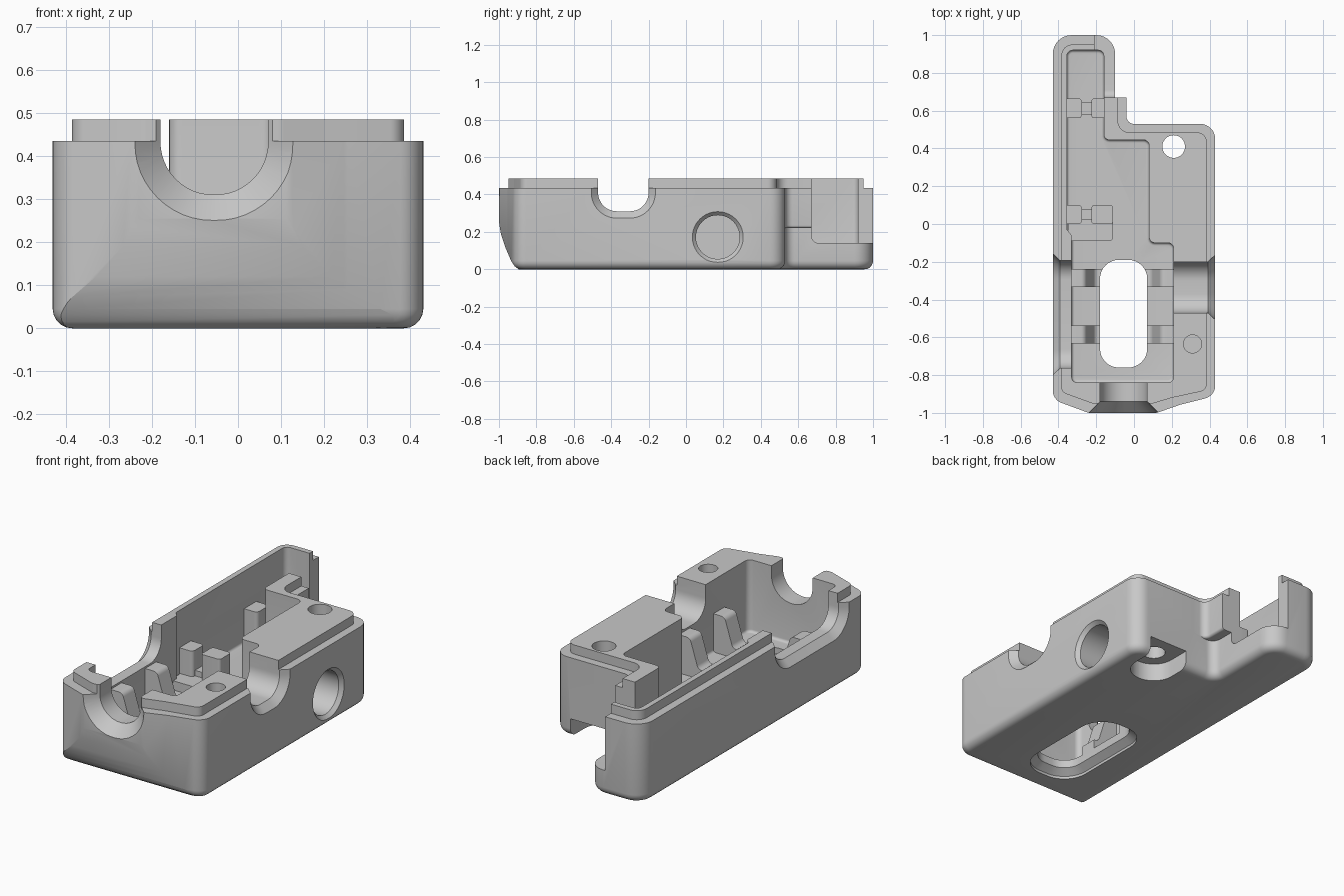
import bpy, bmesh, math
from mathutils import Vector

if "Cube" in bpy.data.objects:
    bpy.data.objects.remove(bpy.data.objects["Cube"], do_unlink=True)

grey = bpy.data.materials.new("matte grey")
grey.use_nodes = True
COLOUR = (0.58, 0.58, 0.58, 1)
grey.diffuse_color = COLOUR
grey.node_tree.nodes["Principled BSDF"].inputs["Base Color"].default_value = COLOUR


def rounded(corners, steps=8):
    """Polygon whose corners (a, b, radius) are replaced by arcs."""
    out, n = [], len(corners)
    for i, (a, b, r) in enumerate(corners):
        p = Vector((a, b))
        if r == 0:
            out.append(p)
            continue
        d1 = (Vector(corners[i - 1][:2]) - p).normalized()
        d2 = (Vector(corners[(i + 1) % n][:2]) - p).normalized()
        half = math.acos(max(-1, min(1, d1.dot(d2)))) / 2
        c = p + (d1 + d2).normalized() * r / math.sin(half)
        t = r / math.tan(half)
        v1, v2 = p + d1 * t - c, p + d2 * t - c
        sweep = math.pi - 2 * half
        for k in range(steps + 1):
            f = k / steps
            out.append(c + (v1 * math.sin((1 - f) * sweep) + v2 * math.sin(f * sweep))
                       / math.sin(sweep))
    return out


def rect(a0, a1, b0, b1, r=0.0):
    return rounded([(a0, b0, r), (a1, b0, r), (a1, b1, r), (a0, b1, r)])


def u_shape(mid, half, bottom, r, top=0.7):
    return rounded([(mid - half, top, 0), (mid - half, bottom, r),
                    (mid + half, bottom, r), (mid + half, top, 0)], 12)


def circle(a, b, r, n=40):
    return [Vector((a + r * math.cos(k * math.tau / n), b + r * math.sin(k * math.tau / n)))
            for k in range(n)]


def loft(name, sections, axis="z", bevel=0.0):
    """Solid through (depth, profile) sections; bevel rounds the first cap."""
    place = {"x": lambda p, d: (d, p.x, p.y),
             "y": lambda p, d: (p.x, d, p.y),
             "z": lambda p, d: (p.x, p.y, d)}[axis]
    bm = bmesh.new()
    rings = [[bm.verts.new(place(p, d)) for p in prof] for d, prof in sections]
    cap = bm.faces.new(rings[0])
    bm.faces.new(rings[-1])
    for lo, hi in zip(rings, rings[1:]):
        for i in range(len(lo)):
            bm.faces.new((lo[i - 1], lo[i], hi[i], hi[i - 1]))
    bmesh.ops.recalc_face_normals(bm, faces=bm.faces)
    if bevel:
        bmesh.ops.bevel(bm, geom=list(cap.edges), offset=bevel, segments=5,
                        profile=0.5, affect="EDGES", clamp_overlap=False)
        bmesh.ops.recalc_face_normals(bm, faces=bm.faces)
    mesh = bpy.data.meshes.new(name)
    bm.to_mesh(mesh)
    bm.free()
    mesh.materials.append(grey)
    obj = bpy.data.objects.new(name, mesh)
    bpy.context.collection.objects.link(obj)
    return obj


def prism(name, profile, d0, d1, axis="z", bevel=0.0):
    return loft(name, [(d0, profile), (d1, profile)], axis, bevel)


def combine(target, tool, operation):
    mod = target.modifiers.new("cut", "BOOLEAN")
    mod.operation, mod.object, mod.solver = operation, tool, "EXACT"
    bpy.context.view_layer.objects.active = target
    bpy.ops.object.modifier_apply(modifier=mod.name)
    bpy.data.objects.remove(tool, do_unlink=True)


# Outer shell with rounded bottom edge
outline = rounded([
    (-0.43, 1.0, 0.1), (-0.1, 1.0, 0.1), (-0.1, 0.53, 0.05), (0.43, 0.53, 0.08),
    (0.43, -0.91, 0.07), (0.25, -0.955, 0.1), (0.12, -1.0, 0.05),
    (-0.24, -1.0, 0.05), (-0.43, -0.93, 0.07)])
body = prism("lower_housing", outline, 0, 0.435, bevel=0.045)


def add(tool):
    combine(body, tool, "UNION")


def cut(tool):
    combine(body, tool, "DIFFERENCE")


# Side tongue beside the tail, and the raised lip
add(prism("tongue", rounded([(-0.15, 0.68, 0), (-0.04, 0.68, 0), (-0.04, 0.53, 0.04),
                             (0.04, 0.53, 0), (0.04, 0.48, 0), (-0.15, 0.48, 0)]),
          0.22, 0.435, bevel=0.015))
lip = rounded([
    (-0.385, 0.95, 0.06), (-0.145, 0.95, 0.06), (-0.145, 0.68, 0), (-0.085, 0.68, 0),
    (-0.085, 0.485, 0.06), (0.385, 0.485, 0.05), (0.385, -0.88, 0.04),
    (0.2, -0.92, 0.05), (0.1, -0.95, 0.05), (-0.22, -0.95, 0.05), (-0.385, -0.89, 0.04)])
add(prism("lip", lip, 0.38, 0.485))

# Sloped underside of the nose
cut(prism("nose_slope", [Vector(p) for p in (
    (-1.2, -0.1), (-0.88, -0.1), (-0.895, 0), (-0.915, 0.015), (-0.935, 0.045),
    (-0.967, 0.12), (-0.99, 0.19), (-1.001, 0.26), (-1.2, 0.26))], -0.6, 0.6, "x"))

# Main cavity
cut(prism("cavity", rounded([
    (-0.355, 0.92, 0.03), (-0.16, 0.92, 0.03), (-0.16, 0.445, 0.03), (0.08, 0.445, 0.03),
    (0.08, -0.1, 0.03), (0.21, -0.1, 0.03), (0.21, -0.84, 0.03), (-0.33, -0.84, 0.03),
    (-0.33, -0.06, 0.02), (-0.355, -0.03, 0.02)], 5), 0.09, 0.7, bevel=0.015))

# Open corner of the tail
cut(prism("tail_opening", rounded([(0.67, 0.14, 0.04), (1.2, 0.14, 0),
                                   (1.2, 0.8, 0), (0.67, 0.8, 0)]), -0.21, 0.1, "x"))

# Cradle ribs, mirrored across the cavity centre
CENTRE = -0.058
for y in (-0.285, -0.585):
    for side in (-1, 1):
        wall = [(0.31, 0.05, 0), (0.31, 0.3, 0), (0.2, 0.3, 0.03),
                (0.15, 0.14, 0.03), (0.11, 0.14, 0), (0.11, 0.05, 0)]
        add(prism("cradle_rib", rounded([(CENTRE + side * a, z, r) for a, z, r in wall]),
                  y - 0.048, y + 0.048, "y"))

# Cable clamps: paired blocks with a low saddle between them
for y0, y1, right in ((0.56, 0.665, -0.14), (0.0, 0.1, -0.11)):
    add(prism("clamp_left", rounded([(-0.38, y0, 0), (-0.275, y0, 0.02),
                                     (-0.275, y1, 0.02), (-0.38, y1, 0)]), 0.05, 0.28))
    add(prism("clamp_right", rect(-0.225, right, y0, y1, 0.015), 0.05, 0.28))
    add(prism("clamp_saddle", rect(-0.3, -0.2, y0 + 0.02, y1 - 0.02), 0.05, 0.17))
add(prism("clamp_step", rect(-0.35, -0.11, -0.09, 0.03, 0.02), 0.05, 0.14))

# Floor slot with a flared underside
slot = rect(-0.18, 0.07, -0.76, -0.19, 0.1)
flare = rect(-0.22, 0.11, -0.8, -0.15, 0.14)
cut(loft("floor_slot", [(-0.05, flare), (0.015, flare), (0.045, slot), (0.33, slot)]))

# Chamfered openings in the nose and both side walls
cut(loft("nose_notch", [(y, u_shape(-0.055, r, 0.435 - r, r * 0.98))
                        for y, r in ((-1.06, 0.245), (-0.94, 0.125), (-0.8, 0.125))], "y"))
for name, mid, half, sign, inner in (("left_notch", -0.335, 0.135, 1, 0.15),
                                     ("right_notch", -0.478, 0.285, -1, 0.25)):
    cut(loft(name, [(sign * d, u_shape(mid, half + g, 0.31 - g, 0.1 + g))
                    for d, g in ((0.47, 0.075), (0.392, 0), (inner, 0))], "x"))

# Blind round recess on the side wall
cut(loft("side_recess", [(d, circle(0.17, 0.172, r)) for d, r in
                         ((0.45, 0.155), (0.41, 0.117), (0.22, 0.117))], "x"))

# Screw hole with a counterbore open to the rear, and a blind pin hole
cut(prism("screw_hole", circle(0.21, 0.41, 0.06), -0.1, 0.7))
cut(prism("counterbore", u_shape(0.21, 0.12, 0.29, 0.118), -0.1, 0.1))
cut(prism("pin_hole", circle(0.31, -0.635, 0.048), 0.25, 0.7))

# Smooth curved walls, keep crisp edges
bpy.ops.object.select_all(action="DESELECT")
body.select_set(True)
bpy.context.view_layer.objects.active = body
bpy.ops.object.shade_smooth_by_angle(angle=math.radians(30))
